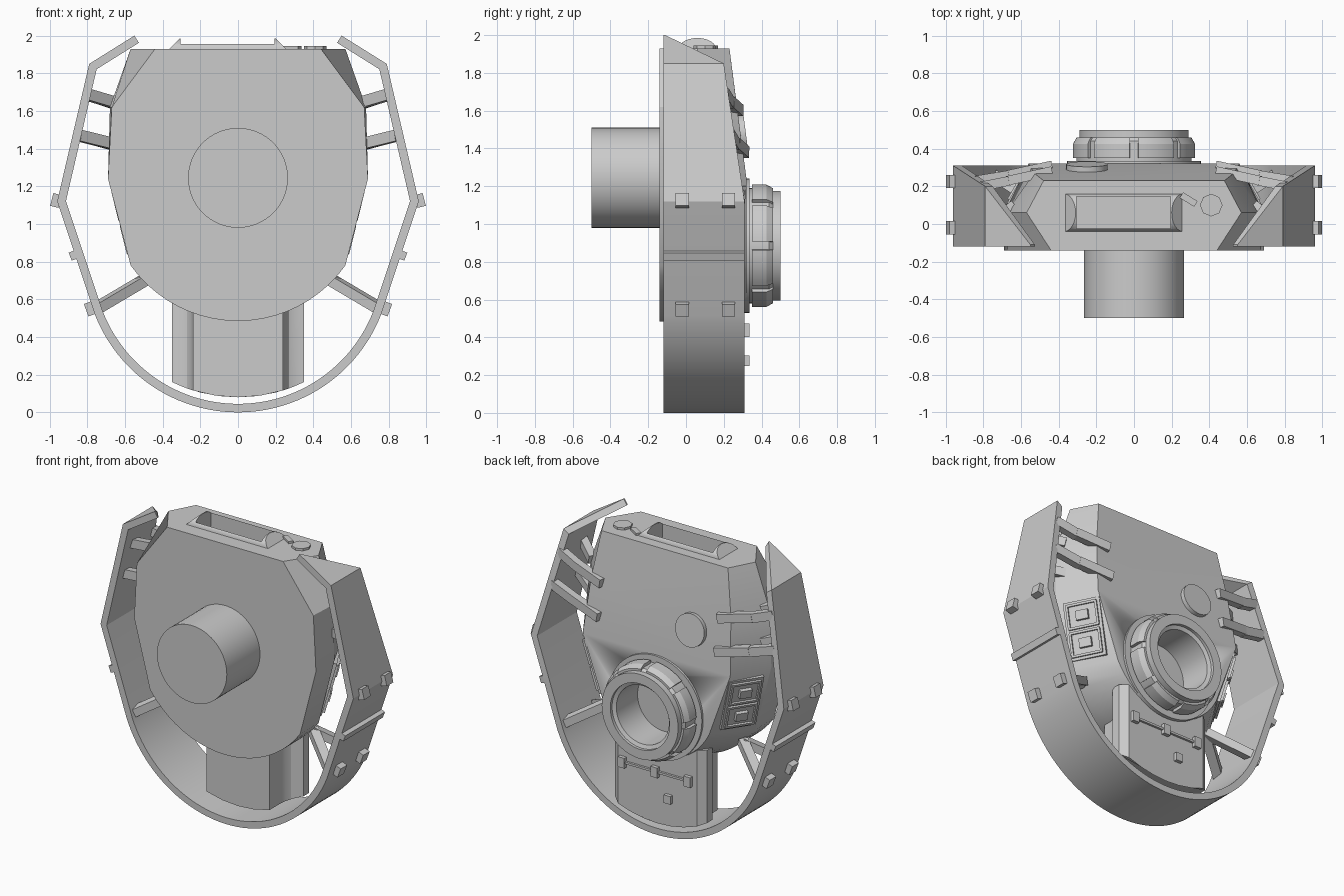
import bpy, bmesh
from math import sin, cos, pi, atan2, asin
from mathutils import Vector, Matrix

if "Cube" in bpy.data.objects:
    bpy.data.objects.remove(bpy.data.objects["Cube"])

grey = bpy.data.materials.new("plain grey")
grey.use_nodes = True
grey.diffuse_color = (0.6, 0.6, 0.6, 1)
grey.node_tree.nodes["Principled BSDF"].inputs["Base Color"].default_value = (0.6, 0.6, 0.6, 1)


def build(name, verts, faces, smooth=True):
    """Make a clean mesh object from generated points."""
    bm = bmesh.new()
    vs = [bm.verts.new(v) for v in verts]
    for f in faces:
        bm.faces.new([vs[i] for i in f])
    bmesh.ops.remove_doubles(bm, verts=bm.verts, dist=1e-5)
    bmesh.ops.recalc_face_normals(bm, faces=bm.faces)
    me = bpy.data.meshes.new(name)
    bm.to_mesh(me)
    bm.free()
    me.materials.append(grey)
    ob = bpy.data.objects.new(name, me)
    bpy.context.collection.objects.link(ob)
    if smooth:
        bpy.ops.object.select_all(action='DESELECT')
        ob.select_set(True)
        bpy.context.view_layer.objects.active = ob
        bpy.ops.object.shade_smooth_by_angle(angle=0.45)
    return ob


def box(name, size, matrix):
    corners = [matrix @ Vector((x * size[0] / 2, y * size[1] / 2, z * size[2] / 2))
               for x in (-1, 1) for y in (-1, 1) for z in (-1, 1)]
    faces = [(0, 1, 3, 2), (4, 5, 7, 6), (0, 1, 5, 4), (2, 3, 7, 6), (0, 2, 6, 4), (1, 3, 7, 5)]
    return build(name, corners, faces, smooth=False)


def beam(name, a, b, width, height):
    a, b = Vector(a), Vector(b)
    rot = (b - a).to_track_quat('X', 'Z').to_matrix().to_4x4()
    return box(name, ((b - a).length, width, height), Matrix.Translation((a + b) / 2) @ rot)


def lathe(name, profile, loc, segs=48, start=0, sweep=2 * pi, tilt=0):
    """Spin a closed (radius, y) profile about the y axis."""
    full = sweep > 6
    n, rows = len(profile), segs if full else segs + 1
    m = Matrix.Translation(loc) @ Matrix.Rotation(tilt, 4, 'X')
    verts = [m @ Vector((r * cos(start + sweep * i / segs), y, r * sin(start + sweep * i / segs)))
             for i in range(rows) for r, y in profile]
    faces = [(i * n + j, i * n + (j + 1) % n, (i + 1) % rows * n + (j + 1) % n, (i + 1) % rows * n + j)
             for i in range(segs) for j in range(n)
             if profile[j][0] + profile[(j + 1) % n][0] > 0]
    if not full:
        faces += [tuple(range(n)), tuple(range((rows - 1) * n, rows * n))]
    return build(name, verts, faces)


def disc(name, r, y0, y1, loc, segs=48, tilt=0):
    return lathe(name, [(0, y0), (r, y0), (r, y1), (0, y1)], loc, segs, tilt=tilt)


def cut(target, cutter):
    mod = target.modifiers.new("cut", 'BOOLEAN')
    mod.operation, mod.object, mod.solver = 'DIFFERENCE', cutter, 'EXACT'
    bpy.context.view_layer.objects.active = target
    bpy.ops.object.modifier_apply(modifier=mod.name)
    bpy.data.objects.remove(cutter)


def arc(x, z, bottom, steps):
    """Circular arc from (x, z) down to (0, bottom)."""
    h = z - bottom
    r = (x * x + h * h) / (2 * h)
    a = atan2(x, r - h)
    return [(r * sin(a * (1 - i / steps)), bottom + r - r * cos(a * (1 - i / steps)))
            for i in range(steps + 1)]


def mirrored(half):
    return half + [(-p[0],) + tuple(p[1:]) for p in reversed(half[:-1])]


# Main housing: three lofted outlines, front to back
STEPS = 10
belly = arc(.57, .78, .485, STEPS)
front = [(x, -.14, z) for x, z in [(.44, 1.93), (.67, 1.62), (.69, 1.24)] + belly]
middle = [(x, .06, z) for x, z in [(.57, 1.93), (.68, 1.62), (.69, 1.24)] + belly]
back = [(.48, .23, 1.93), (.53, .27, 1.62), (.56, .32, 1.24)]
back += [(x, .32, z) for x, z in arc(.40, .8, .55, STEPS)]
rings = [mirrored(r) for r in (front, middle, back)]
n = len(rings[0])
faces = [(k * n + i, k * n + (i + 1) % n, (k + 1) * n + (i + 1) % n, (k + 1) * n + i)
         for k in (0, 1) for i in range(n)]
faces.append(tuple(range(n)))
faces.append(tuple(2 * n + i for i in (0, 1, 2, n - 3, n - 2, n - 1)))
faces.append(tuple(2 * n + i for i in range(2, n - 2)))
housing = build("housing", sum(rings, []), faces)
cut(housing, disc("port_cutter", .21, .23, .5, (0, 0, .885)))

# Front barrel
disc("front_barrel", .265, -.5, -.13, (0, 0, 1.245), 64)

# Rear port: stepped ring with a deep bore and raised grip segments
lathe("rear_port", [(0, .24), (.2, .24), (.2, .47), (.225, .48), (.225, .5), (.29, .5), (.29, .46),
                    (.305, .44), (.305, .335), (.355, .335), (.355, .3), (.209, .3), (.209, .232), (0, .232)],
      (0, 0, .885), 64)
for i in range(8):
    lathe("port_grip", [(.29, .35), (.325, .35), (.325, .425), (.305, .46), (.29, .46)],
          (0, 0, .885), 8, start=i * pi / 4 + .07, sweep=pi / 4 - .14)

# Pedestal: fluted column with a curved foot
half = [(.0, .0), (.12, .0), (.24, .0), (.24, .12), (.25, .16), (.27, .19), (.30, .205), (.35, .21),
        (.35, .27), (.30, .31), (.20, .31), (.10, .31), (.0, .31)]
section = half + [(-x, y) for x, y in reversed(half[1:-1])]
m = len(section)
verts = [(x, y, .88 - (.64 - x * x) ** .5) for x, y in section] + [(x, y, .66) for x, y in section]
faces = [(i, (i + 1) % m, m + (i + 1) % m, m + i) for i in range(m)]
build("pedestal", verts, faces + [tuple(range(m)), tuple(range(m, 2 * m))])

# Hinge rail and latch blocks on the pedestal
T = Matrix.Translation
box("hinge_rail", (.52, .02, .015), T((.01, .315, .437)))
for x in (-.24, .01, .26):
    box("hinge_block", (.05, .04, .07), T((x, .315, .437)))
box("latch_block", (.05, .04, .055), T((-.09, .315, .275)))

# Outer guard: band with mitred thickness and a raked rear edge
path = mirrored([(.55, 2.0), (.79, 1.85), (.96, 1.12)] + arc(.76, .52, 0, 24))


def rear(z):
    if z > 1.85:
        return .2 - (z - 1.85) / .15 * .31
    return .31 - max(0, z - 1.12) / .73 * .11


verts = []
for i, p in enumerate(path):
    p = Vector(p)
    d0 = (p - Vector(path[i - 1])).normalized() if i else None
    d1 = (Vector(path[i + 1]) - p).normalized() if i < len(path) - 1 else d0
    d0 = d0 or d1
    t = (d0 + d1).normalized()
    q = p + Vector((t.y, -t.x)) * .045 / t.dot(d1)
    verts += [(p.x, -.12, p.y), (q.x, -.12, q.y), (q.x, rear(p.y), q.y), (p.x, rear(p.y), p.y)]
faces = [(i * 4 + j, i * 4 + (j + 1) % 4, i * 4 + 4 + (j + 1) % 4, i * 4 + 4 + j)
         for i in range(len(path) - 1) for j in range(4)]
end = len(verts) - 4
build("outer_guard", verts, faces + [(0, 1, 2, 3), tuple(range(end, end + 4))])

# Parts repeated on both sides
for s in (-1, 1):
    # Pads and strip on the guard
    for x, z, tilt in ((.967, 1.125, .25), (.785, .55, -.36)):
        for y in (-.02, .225):
            box("guard_pad", (.045, .07, .07), T((s * x, y, z)) @ Matrix.Rotation(-s * tilt * (1 if z > 1 else -1) * (1 if z > 1 else -1), 4, 'Y'))
    box("guard_strip", (.03, .43, .045), T((s * .877, .095, .832)) @ Matrix.Rotation(s * .36, 4, 'Y'))

    # Upper brackets reaching round to the rear slope, with front braces
    for x, y, z in ((.81, .2, 1.69), (.845, .23, 1.47)):
        beam("rear_bracket", (s * x, y, z), (s * .66, y + .03, z - .05), .05, .06)
        beam("rear_bracket_end", (s * .67, y + .03, z - .045), (s * .44, y + .08, z - .09), .05, .06)
        beam("front_brace", (s * x, -.03, z), (s * .64, .1, z - .05), .05, .06)

    # Lower V struts
    for y in (-.07, .26):
        beam("lower_strut", (s * .745, y, .555), (s * .5, .1, .7), .06, .055)

    # Equipment panel on the slanted lower flank
    a, b = Vector((s * .56, .32, 1.24)), Vector((s * .69, .06, 1.24))
    c, d = Vector((s * .57, .06, .78)), Vector((s * .40, .32, .8))
    u = (b + c - a - d).normalized()
    normal = u.cross(a + b - c - d).normalized()
    if normal.y < 0:
        normal.negate()
    v = normal.cross(u).normalized()
    if v.z < 0:
        v.negate()
    centre = (a + b + c + d) / 4
    flank = Matrix((u, v, normal)).transposed().to_4x4()

    def plate(name, size, du, dv, lift=0):
        box(name, size, T(centre + u * du + v * dv + normal * lift) @ flank)

    plate("side_panel", (.24, .38, .03), 0, 0)
    for dv in (-.09, .09):
        for e in (-1, 1):
            plate("panel_frame", (.2, .015, .02), 0, dv + e * .075, .02)
            plate("panel_frame", (.015, .15, .02), e * .095, dv, .02)
        plate("panel_block", (.08, .06, .03), 0, dv, .025)

# Top window: low dome with tapered ends and a pocket
verts, count = [], 13
for i in range(count):
    t = pi * i / (count - 1)
    half_len = .315 - .06 * sin(t)
    verts += [(-.055 + e * half_len, .06 - .1 * cos(t), 1.925 + .06 * sin(t)) for e in (-1, 1)]
faces = [(2 * i, 2 * i + 1, 2 * i + 3, 2 * i + 2) for i in range(count - 1)]
faces += [tuple(range(0, 2 * count, 2)), tuple(range(1, 2 * count, 2)), (0, 1, 2 * count - 1, 2 * count - 2)]
dome = build("top_window", verts, faces)
for part in (dome, housing):
    cut(part, box("pocket_cutter", (.5, .17, .2), T((-.055, .06, 1.95))))

# Top dial, lever and rear round cover
disc("top_dial", .06, 0, .025, (.41, .1, 1.92), 8, tilt=pi / 2)
box("top_lever", (.09, .035, .03), T((.29, .13, 1.93)) @ Matrix.Rotation(-.55, 4, 'Z'))
disc("rear_cover", .11, -.01, .028, (-.25, .29, 1.47), 40, tilt=atan2(.09, .69))
